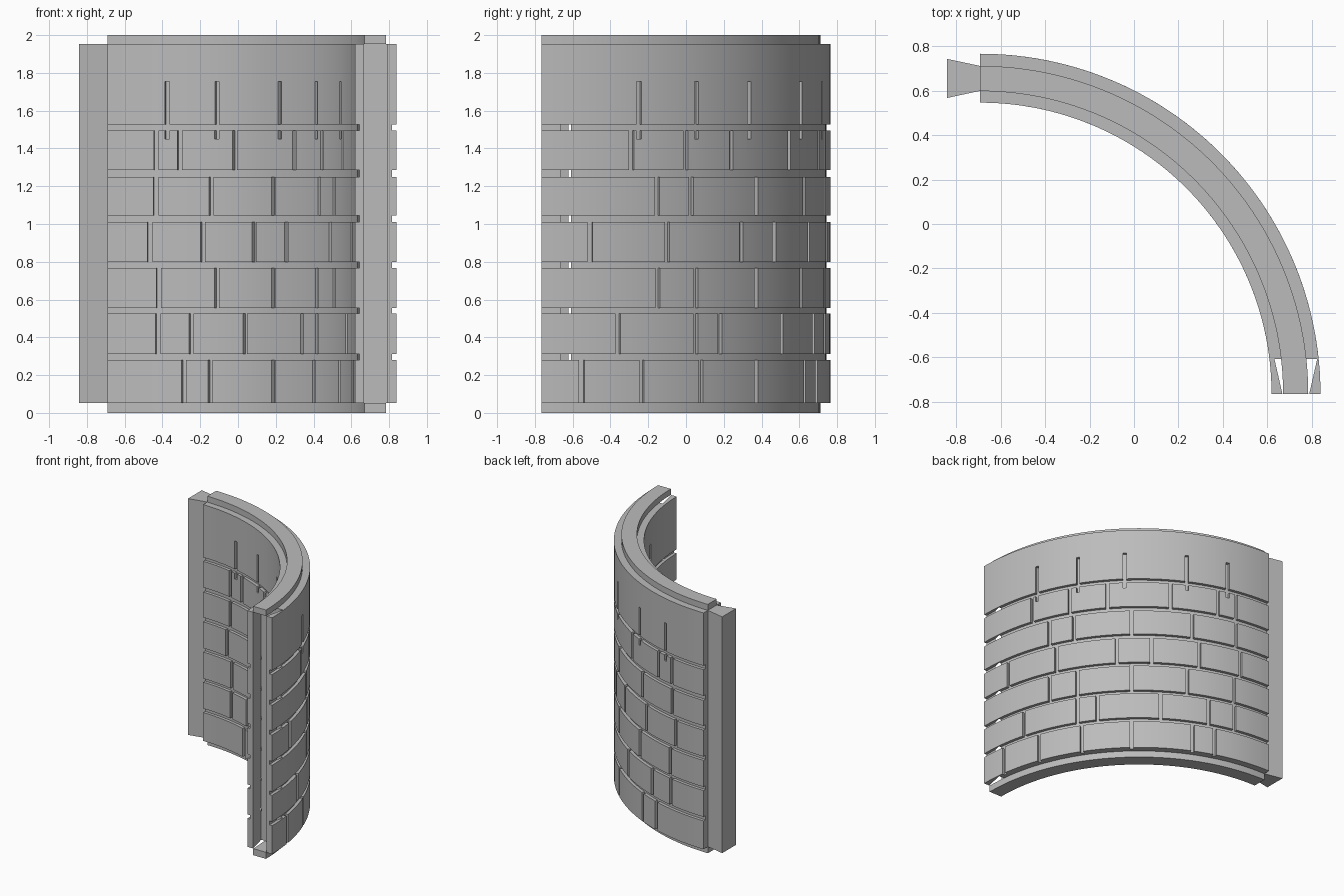
import bpy, bmesh
from math import sin, cos, radians, degrees, ceil

cube = bpy.data.objects.get("Cube")
if cube:
    bpy.data.objects.remove(cube, do_unlink=True)

CX, CY = -0.692, -0.765            # centre of the curve
R_IN, R_OUT = 1.311, 1.531         # brick faces
RIDGE_IN, RIDGE_OUT = 1.363, 1.476
R_MID = (R_IN + R_OUT) / 2 - 0.001
DEPTH = 0.024                      # mortar depth
JOINT = 0.027                      # mortar width
Z_LOW, Z_HIGH, TOP = 0.053, 1.952, 2.0

stone = bpy.data.materials.new("grey stone")
stone.use_nodes = True
GREY = (0.5, 0.5, 0.5, 1)
stone.diffuse_color = GREY
stone.node_tree.nodes["Principled BSDF"].inputs["Base Color"].default_value = GREY


def prism(bm, outline, z0, z1):
    """Upright block over a plan outline."""
    low = [bm.verts.new((x, y, z0)) for x, y in outline]
    high = [bm.verts.new((x, y, z1)) for x, y in outline]
    n = len(outline)
    faces = [bm.faces.new(low), bm.faces.new(high)]
    for i in range(n):
        j = (i + 1) % n
        faces.append(bm.faces.new((low[i], low[j], high[j], high[i])))
    bmesh.ops.recalc_face_normals(bm, faces=faces)


def arc_block(bm, r0, r1, a0, a1, z0, z1):
    """Curved block; angles in degrees from the back end of the wall."""
    steps = max(1, ceil((a1 - a0) / 2))
    rings = []
    for i in range(steps + 1):
        a = radians(a0 + (a1 - a0) * i / steps)
        rings.append([bm.verts.new((CX + r * sin(a), CY + r * cos(a), z))
                      for r, z in ((r0, z0), (r1, z0), (r1, z1), (r0, z1))])
    faces = [bm.faces.new(rings[0]), bm.faces.new(rings[-1])]
    for p, q in zip(rings, rings[1:]):
        for k in range(4):
            m = (k + 1) % 4
            faces.append(bm.faces.new((p[k], p[m], q[m], q[k])))
    bmesh.ops.recalc_face_normals(bm, faces=faces)


def finish(bm, name):
    mesh = bpy.data.meshes.new(name)
    bm.to_mesh(mesh)
    bm.free()
    mesh.materials.append(stone)
    obj = bpy.data.objects.new(name, mesh)
    bpy.context.collection.objects.link(obj)
    return obj


def activate(obj):
    bpy.ops.object.select_all(action='DESELECT')
    obj.select_set(True)
    bpy.context.view_layer.objects.active = obj


def carve(obj, cutter):
    mod = obj.modifiers.new("carve", 'BOOLEAN')
    mod.operation = 'DIFFERENCE'
    mod.solver = 'EXACT'
    mod.object = cutter
    activate(obj)
    bpy.ops.object.modifier_apply(modifier=mod.name)


# Joint angles of each course, bottom to top
courses = [
    (0.053, 0.281, (18, 24.6, 42.1, 56.5, 69.7, 82)),
    (0.313, 0.525, (11.8, 19.8, 33.8, 51.9, 57.8, 74.7)),
    (0.554, 0.767, (12, 26.2, 42.1, 57.8, 66.3)),
    (0.798, 1.010, (9.9, 22.7, 36.4, 46.3, 64.2, 80.3)),
    (1.045, 1.249, (11.3, 24.8, 42.1, 58.8, 66.4)),
    (1.286, 1.496, (11.4, 17, 31, 49, 60.1, 71.9)),
]
slit_angles = (14, 26.3, 44.1, 57.6, 70.3)
skins = ((R_IN, R_IN + DEPTH), (R_OUT - DEPTH, R_OUT))

# Wall core behind the bricks
bm = bmesh.new()
arc_block(bm, R_IN + DEPTH, R_OUT - DEPTH, 0, 90, Z_LOW, Z_HIGH)
core = finish(bm, "wall_core")

# Bricks on both faces, with a plain band on top
bm = bmesh.new()
for r0, r1 in skins:
    half = degrees(JOINT / 2 / r1)
    for z0, z1, joints in courses:
        starts = [0] + [a + half for a in joints]
        ends = [a - half for a in joints] + [90]
        for a0, a1 in zip(starts, ends):
            arc_block(bm, r0, r1, a0, a1, z0, z1)
    arc_block(bm, r0, r1, 0, 90, 1.528, Z_HIGH)
bricks = finish(bm, "brick_courses")

# Dovetail slot cutter
bm = bmesh.new()
mid = CX + R_MID
prism(bm, [(mid - 0.058, CY - 0.01), (mid + 0.058, CY - 0.01),
           (mid + 0.096, CY + 0.157), (mid - 0.096, CY + 0.157)], -0.1, 2.1)
slot = finish(bm, "slot_cutter")

# Cutter for the short slits in the top band
bm = bmesh.new()
for r0, r1 in ((R_IN - 0.03, R_IN + DEPTH + 0.002), (R_OUT - DEPTH - 0.002, R_OUT + 0.03)):
    half = degrees(JOINT / 2 / r1)
    for a in slit_angles:
        arc_block(bm, r0, r1, a - half, a + half, 1.45, 1.755)
slits = finish(bm, "slit_cutter")

carve(core, slot)
carve(bricks, slot)
carve(bricks, slits)
for cutter in (slot, slits):
    cutter.hide_render = True
    cutter.hide_set(True)

# Ridges above and below for stacking
ridges = []
for name, z0, z1 in (("bottom_ridge", 0, Z_LOW), ("top_ridge", Z_HIGH, TOP)):
    bm = bmesh.new()
    arc_block(bm, RIDGE_IN, RIDGE_OUT, 0, 90, z0, z1)
    ridges.append(finish(bm, name))

# Dovetail tongue at the back end
bm = bmesh.new()
mid = CY + R_MID
prism(bm, [(CX, mid - 0.056), (CX, mid + 0.056),
           (CX - 0.15, mid + 0.088), (CX - 0.15, mid - 0.088)], Z_LOW, Z_HIGH)
tongue = finish(bm, "dovetail_tongue")

for obj in (core, bricks, tongue, *ridges):
    activate(obj)
    bpy.ops.object.shade_smooth_by_angle(angle=radians(30))
